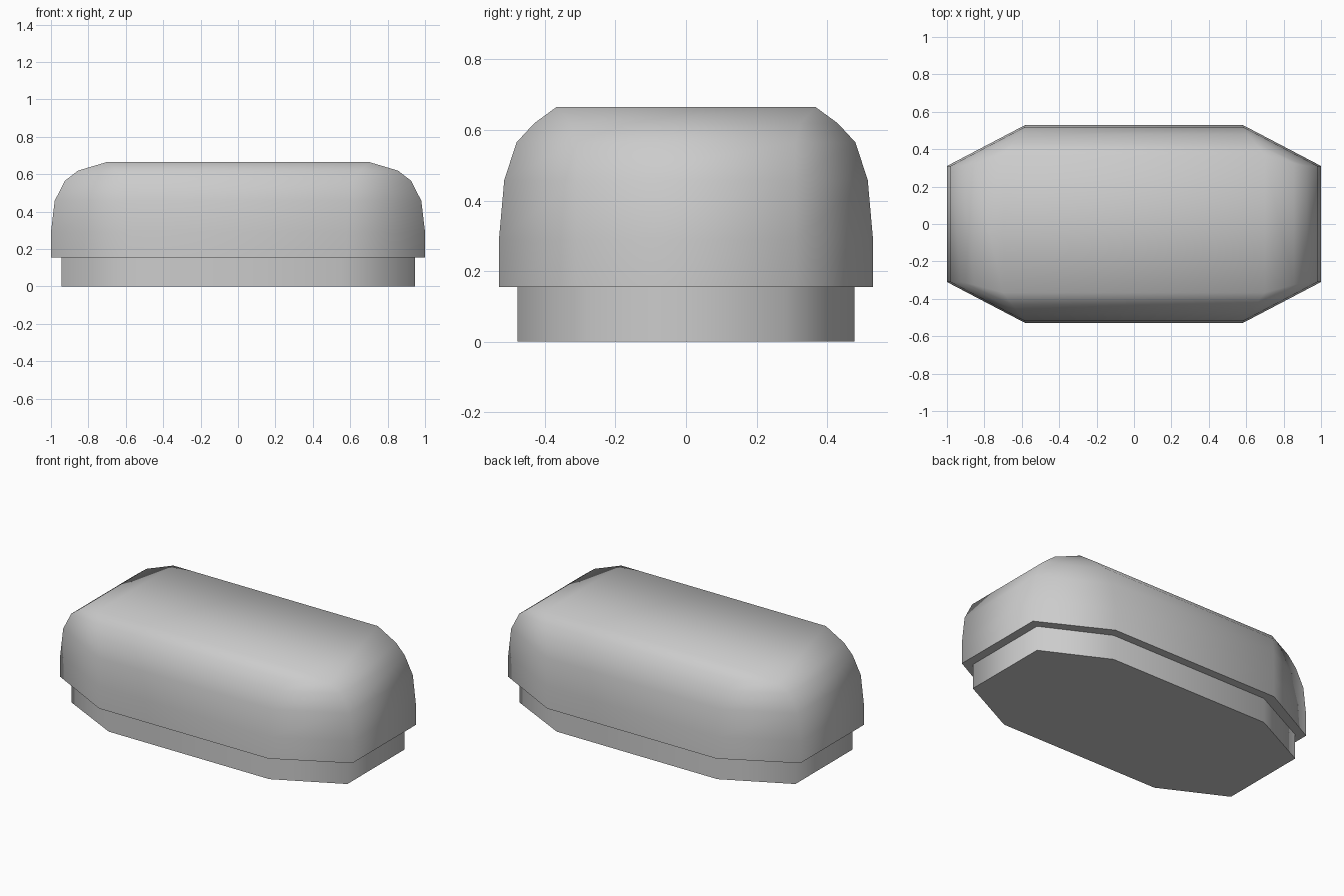
import bpy, bmesh, math

if "Cube" in bpy.data.objects:
    bpy.data.objects.remove(bpy.data.objects["Cube"])


def octagon(bm, hx, hy, cx, cy, z):
    """Elongated octagon ring: long-side corners at cx, end corners at cy."""
    pts = [(cx, -hy), (hx, -cy), (hx, cy), (cx, hy),
           (-cx, hy), (-hx, cy), (-hx, -cy), (-cx, -hy)]
    return [bm.verts.new((x, y, z)) for x, y in pts]


def loft(bm, rings):
    bm.faces.new(rings[0][::-1])
    for a, b in zip(rings, rings[1:]):
        for i in range(8):
            j = (i + 1) % 8
            bm.faces.new((a[i], a[j], b[j], b[i]))


def finish(bm, name):
    bmesh.ops.recalc_face_normals(bm, faces=bm.faces)
    mesh = bpy.data.meshes.new(name)
    bm.to_mesh(mesh)
    bm.free()
    ob = bpy.data.objects.new(name, mesh)
    bpy.context.collection.objects.link(ob)
    bpy.ops.object.select_all(action='DESELECT')
    ob.select_set(True)
    bpy.context.view_layer.objects.active = ob
    bpy.ops.object.shade_smooth_by_angle(angle=math.radians(70))
    return ob


# Inset base plinth
bm = bmesh.new()
base = [octagon(bm, 0.945, 0.478, 0.55, 0.28, z) for z in (0, 0.155)]
loft(bm, base)
bm.faces.new(base[-1])
finish(bm, "base")

# Rounded cap: half length, half width, side corner x, end corner y, height
profile = [(1.0, 0.53, 0.58, 0.31, 0.155),
           (1.0, 0.53, 0.58, 0.31, 0.29),
           (0.98, 0.515, 0.59, 0.31, 0.458),
           (0.925, 0.48, 0.61, 0.31, 0.565),
           (0.855, 0.43, 0.65, 0.325, 0.619)]
bm = bmesh.new()
rings = [octagon(bm, *p) for p in profile]
loft(bm, rings)

# Flat rectangular top joined to the last octagon
r = rings[-1]
t = [bm.verts.new((sx * 0.70, sy * 0.367, 0.665))
     for sx, sy in ((1, -1), (1, 1), (-1, 1), (-1, -1))]
bm.faces.new(t)
bm.faces.new((r[1], r[2], t[1], t[0]))
bm.faces.new((r[3], r[4], t[2], t[1]))
bm.faces.new((r[5], r[6], t[3], t[2]))
bm.faces.new((r[7], r[0], t[0], t[3]))
for k in range(4):
    bm.faces.new((r[2 * k], r[2 * k + 1], t[k]))
finish(bm, "cap")
